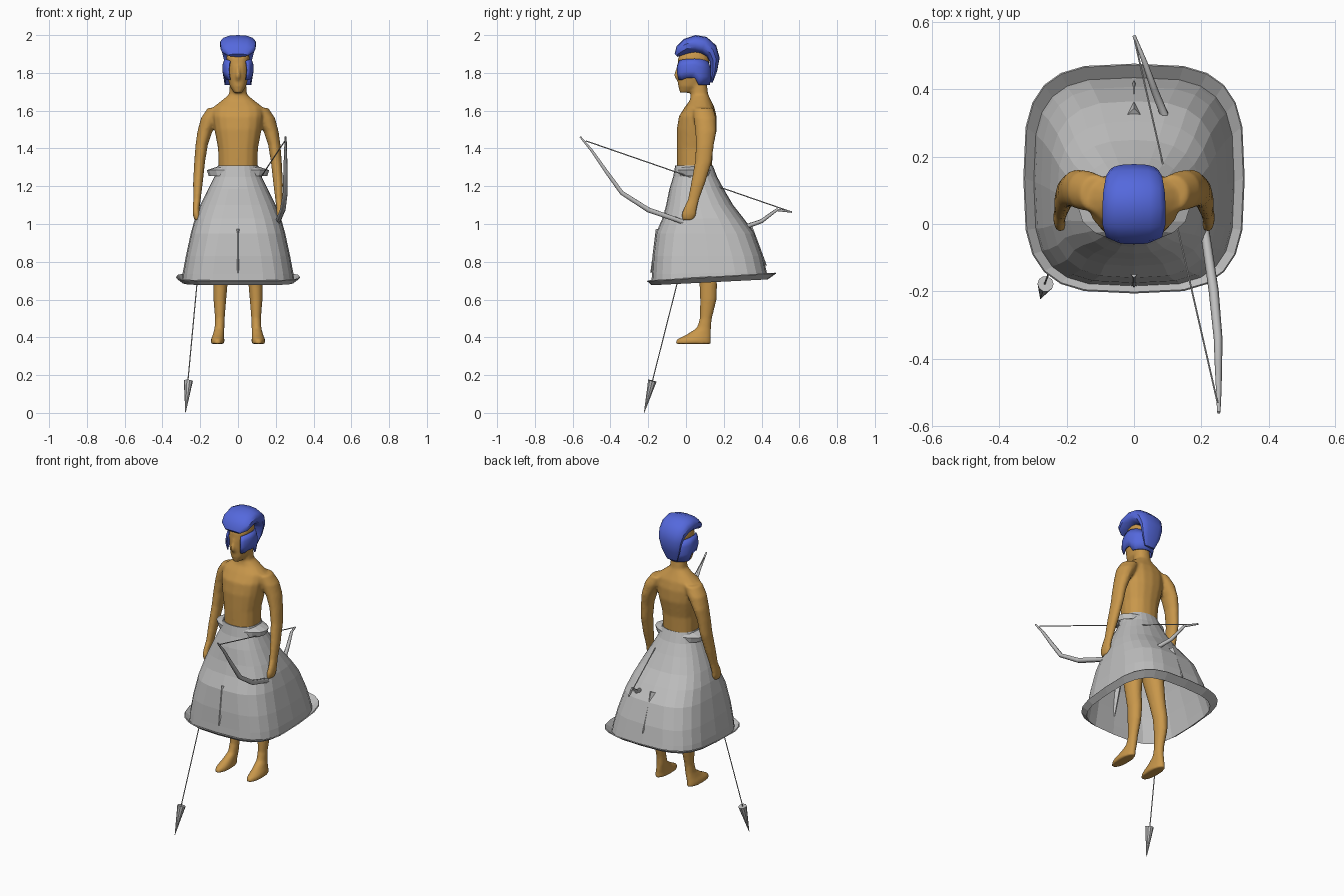
import bpy, bmesh
from math import sin, cos, pi, radians
from mathutils import Vector

if "Cube" in bpy.data.objects:
    bpy.data.objects.remove(bpy.data.objects["Cube"])


def material(name, col):
    m = bpy.data.materials.new(name)
    m.diffuse_color = (*col, 1)
    m.use_nodes = True
    m.node_tree.nodes["Principled BSDF"].inputs["Base Color"].default_value = m.diffuse_color
    return m


SKIN = material("tan skin", (0.58, 0.31, 0.07))
BLUE = material("helmet blue", (0.09, 0.14, 0.72))
GREY = material("light grey", (0.52, 0.52, 0.52))


def spow(v, e):
    return abs(v) ** (2 / e) * (1 if v >= 0 else -1)


def ellipse(x, y, z, rx, ry, n=16, e=2.0, tilt=0.0):
    """Horizontal superellipse ring; angle 0 faces the front."""
    ring = []
    for i in range(n):
        a = 2 * pi * i / n
        dy = -ry * spow(cos(a), e)
        ring.append((x + rx * spow(sin(a), e), y + dy, z + tilt * dy))
    return ring


def loft(bm, rings, closed=True, caps=True):
    vs = [[bm.verts.new(p) for p in r] for r in rings]
    n = len(rings[0])
    for a, b in zip(vs, vs[1:]):
        for i in range(n if closed else n - 1):
            j = (i + 1) % n
            bm.faces.new((a[i], a[j], b[j], b[i]))
    if caps:
        bm.faces.new(vs[0])
        bm.faces.new(vs[-1])


def finish(name, bm, mat, solid=0.0, smooth=None):
    bmesh.ops.recalc_face_normals(bm, faces=bm.faces)
    me = bpy.data.meshes.new(name)
    bm.to_mesh(me)
    bm.free()
    me.materials.append(mat)
    ob = bpy.data.objects.new(name, me)
    bpy.context.collection.objects.link(ob)
    if solid:
        m = ob.modifiers.new("thickness", 'SOLIDIFY')
        m.thickness = solid
    if smooth:
        bpy.ops.object.select_all(action='DESELECT')
        bpy.context.view_layer.objects.active = ob
        ob.select_set(True)
        bpy.ops.object.shade_smooth_by_angle(angle=radians(smooth))
    return ob


def rod(name, p, q, r1, r2, mat, n=10):
    """Cone or cylinder between two points."""
    p, q = Vector(p), Vector(q)
    bm = bmesh.new()
    bmesh.ops.create_cone(bm, cap_ends=True, segments=n, radius1=r1, radius2=r2, depth=(q - p).length)
    rot = (q - p).to_track_quat('Z', 'Y').to_matrix().to_4x4()
    rot.translation = (p + q) / 2
    bm.transform(rot)
    return finish(name, bm, mat)


# Body: overlapping lofts fused into one smooth skin
torso = [(.95, .06, .09, .07), (1.1, .055, .11, .085), (1.28, .045, .102, .092), (1.4, .047, .106, .096),
         (1.5, .057, .125, .106), (1.57, .062, .135, .1), (1.62, .072, .13, .078),
         (1.655, .076, .085, .056), (1.685, .072, .048, .046), (1.76, .065, .042, .043)]
head = [(1.695, -.002, .022, .03), (1.73, .022, .044, .064), (1.78, .035, .056, .08), (1.83, .038, .061, .084),
        (1.88, .04, .062, .082), (1.91, .045, .055, .06), (1.93, .05, .03, .03)]
nose = [(1.84, -.04, .006, .008), (1.787, -.05, .013, .015), (1.765, -.042, .013, .012)]
arm = [(.11, .09, 1.615, .05, .055), (.145, .1, 1.56, .052, .06), (.175, .105, 1.49, .04, .056),
       (.192, .1, 1.42, .033, .048), (.203, .092, 1.33, .029, .045), (.212, .065, 1.22, .026, .038),
       (.217, .04, 1.13, .02, .03), (.222, .022, 1.08, .018, .036), (.22, .015, 1.05, .02, .04),
       (.215, .01, 1.02, .016, .03)]
leg = [(.07, .06, 1.1, .055, .075), (.075, .075, .95, .055, .07), (.088, .1, .78, .042, .052),
       (.093, .118, .68, .038, .047), (.096, .118, .6, .034, .044), (.096, .105, .5, .026, .032),
       (.098, .095, .45, .026, .038), (.103, .068, .415, .03, .065), (.108, .04, .388, .036, .092),
       (.108, .038, .365, .036, .096)]
bm = bmesh.new()
for part in (torso, head, nose):
    loft(bm, [ellipse(0, y, z, rx, ry, e=2.3) for z, y, rx, ry in part])
for s in (-1, 1):
    for limb in (arm, leg):
        loft(bm, [ellipse(s * x, *rest) for x, *rest in limb])
body = finish("body", bm, SKIN)
m = body.modifiers.new("fuse", 'REMESH')
m.mode, m.voxel_size, m.use_smooth_shade = 'VOXEL', 0.008, True
m = body.modifiers.new("relax", 'SMOOTH')
m.factor, m.iterations = 0.5, 4

# Helmet crest: thick wide plume swept over the head
crest = [(-.045, 1.885, -.06, 1.9, .05), (-.02, 1.892, -.05, 1.94, .085), (.01, 1.9, -.01, 1.98, .095),
         (.05, 1.905, .05, 2.0, .096), (.08, 1.9, .11, 1.99, .093), (.11, 1.885, .16, 1.945, .085),
         (.125, 1.86, .178, 1.88, .075), (.13, 1.81, .165, 1.81, .06), (.13, 1.75, .142, 1.75, .035)]
bm = bmesh.new()
rings = []
for yi, zi, yo, zo, w in crest:
    ring = []
    for k in range(14):
        a = 2 * pi * k / 14
        c = (1 + spow(cos(a), 2.5)) / 2
        ring.append((w * spow(sin(a), 2.5), yi + (yo - yi) * c, zi + (zo - zi) * c))
    rings.append(ring)
loft(bm, rings)
finish("helmet_crest", bm, BLUE, smooth=40)

# Helmet guard: open-faced wall round the cheeks and nape
bm = bmesh.new()
rings = []
for t, scale in ((0, .93), (.35, 1.03), (.7, 1.02), (1, .9)):
    ring = []
    for k in range(21):
        d = 38 + (360 - 76) * k / 20
        a = radians(d)
        side = min(d, 360 - d)
        low = 1.762 if side < 60 else 1.772 if side < 95 else 1.735
        high = 1.85 + .025 * sin(radians(side))
        ring.append((.08 * scale * sin(a), .04 - .108 * scale * cos(a) * (.85 if side > 90 else 1), low + (high - low) * t))
    rings.append(ring)
loft(bm, rings, closed=False, caps=False)
finish("helmet_guard", bm, BLUE, solid=.008, smooth=40)

# Skirt: squared bell, wider to the back, with an out-turned hem
# height, half width, front y, back y, squareness, tilt
bell = [(1.31, .106, -.057, .142, 2.3, 0), (1.25, .125, -.068, .165, 2.3, 0), (1.185, .158, -.088, .2, 2.4, 0),
        (1.1, .2, -.105, .25, 2.6, 0), (1.03, .228, -.125, .305, 2.8, 0), (.95, .25, -.16, .365, 3, 0),
        (.83, .276, -.175, .408, 3.3, 0), (.74, .293, -.18, .427, 3.4, .02),
        (.697, .298, -.184, .435, 3.4, .05), (.722, .325, -.202, .473, 3.4, .06)]
bm = bmesh.new()
loft(bm, [ellipse(0, (f + b) / 2, z, w, (b - f) / 2, 24, e, t) for z, w, f, b, e, t in bell], caps=False)
finish("skirt", bm, GREY, solid=.006)

# Waist flaps sticking out at the hips
bm = bmesh.new()
loft(bm, [ellipse(0, .045, z, rx, ry, 16) for z, rx, ry in ((1.305, .105, .096), (1.285, .165, .1), (1.255, .155, .098))],
     caps=False)
finish("waist_flaps", bm, GREY, solid=.004)

# Pointed folds at the front and back of the skirt
rod("front_fold", (0, -.14, .97), (0, -.186, .74), .02, .003, GREY, 4)
rod("back_fold", (0, .325, 1.0), (0, .425, .78), .02, .003, GREY, 4)

# Bow: tapered limb along a curved path
path = [(.252, -.56, 1.462, .005), (.252, -.5, 1.39, .008), (.251, -.42, 1.275, .011), (.25, -.34, 1.165, .013),
        (.237, -.2, 1.075, .015), (.215, -.05, 1.023, .014), (.2, .05, .985, .013), (.155, .18, .963, .014),
        (.1, .3, .98, .013), (.06, .4, 1.015, .011), (.032, .48, 1.075, .008), (0, .56, 1.064, .005)]
cu = bpy.data.curves.new("bow", 'CURVE')
cu.dimensions, cu.bevel_depth, cu.bevel_resolution, cu.use_fill_caps = '3D', 1.0, 1, True
sp = cu.splines.new('POLY')
sp.points.add(len(path) - 1)
for pt, (x, y, z, r) in zip(sp.points, path):
    pt.co, pt.radius = (x, y, z, 1), r
cu.materials.append(GREY)
bow = bpy.data.objects.new("bow", cu)
bpy.context.collection.objects.link(bow)
bpy.ops.object.select_all(action='DESELECT')
bpy.context.view_layer.objects.active = bow
bow.select_set(True)
bpy.ops.object.convert(target='MESH')
rod("bow_string", (.248, -.53, 1.44), (0, .555, 1.065), .003, .003, GREY, 6)

# Arrow pointing down from the other hand
rod("arrow_shaft", (-.185, .04, 1.03), (-.266, -.18, .16), .003, .003, GREY, 6)
rod("arrow_head", (-.263, -.178, .17), (-.278, -.222, 0), .024, .001, GREY, 10)
